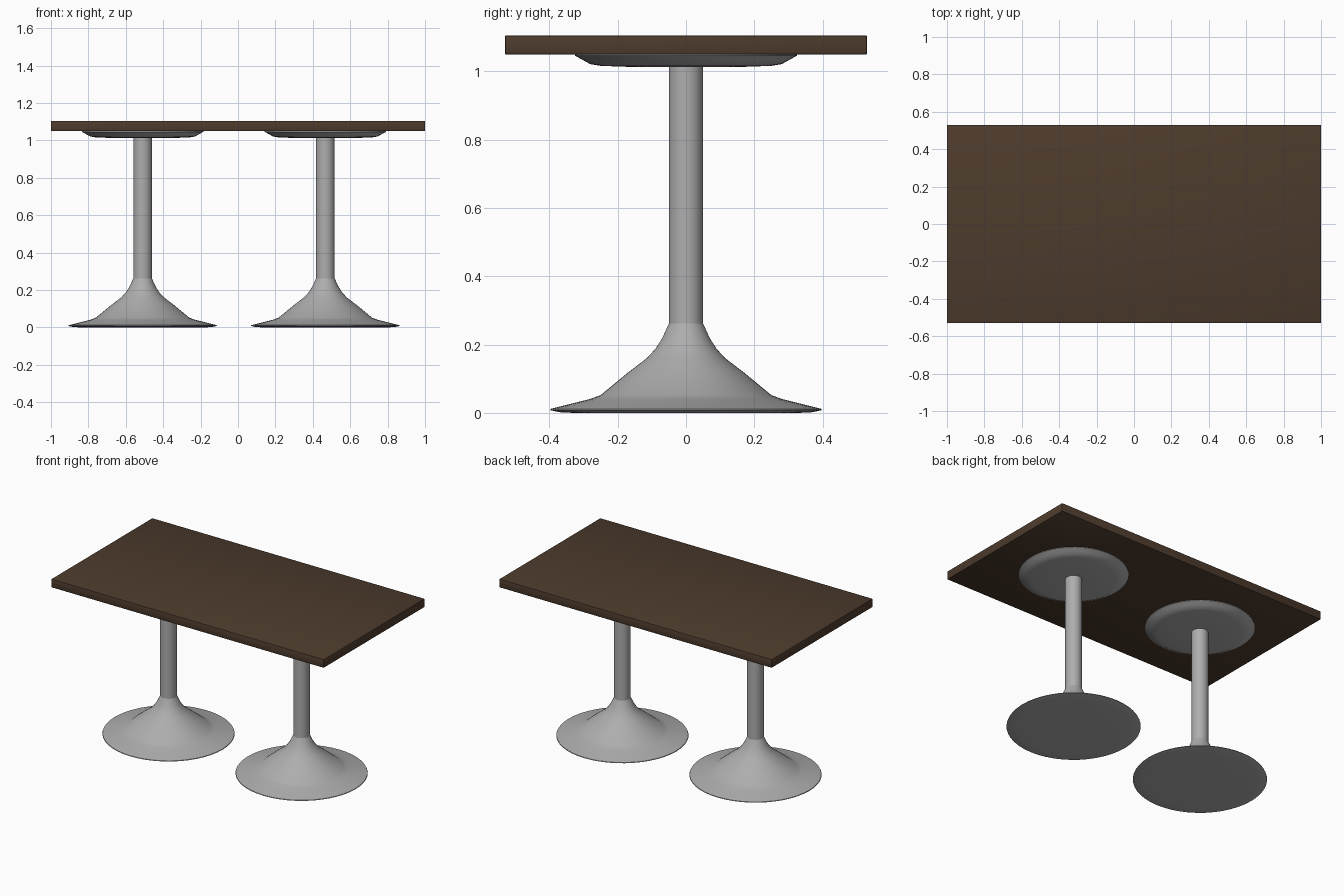
import bpy, bmesh, math

default = bpy.data.objects.get("Cube")
if default:
    bpy.data.objects.remove(default, do_unlink=True)


def material(name, color):
    m = bpy.data.materials.new(name)
    m.diffuse_color = (*color, 1)
    m.use_nodes = True
    bsdf = m.node_tree.nodes["Principled BSDF"]
    bsdf.inputs["Base Color"].default_value = (*color, 1)
    bsdf.inputs["Roughness"].default_value = 0.6
    return m


wood = material("dark wood", (0.075, 0.044, 0.026))
metal = material("brushed metal", (0.42, 0.42, 0.42))


def finish(name, bm, mat, angle):
    bmesh.ops.recalc_face_normals(bm, faces=bm.faces)
    mesh = bpy.data.meshes.new(name)
    bm.to_mesh(mesh)
    bm.free()
    mesh.materials.append(mat)
    ob = bpy.data.objects.new(name, mesh)
    bpy.context.collection.objects.link(ob)
    bpy.ops.object.select_all(action="DESELECT")
    ob.select_set(True)
    bpy.context.view_layer.objects.active = ob
    bpy.ops.object.shade_smooth_by_angle(angle=math.radians(angle))
    return ob


def lathe(name, profile, x, mat, steps=48):
    """Revolve (radius, height) points about a vertical axis at x."""
    bm = bmesh.new()
    verts = [bm.verts.new((r, 0, z)) for r, z in profile]
    edges = [bm.edges.new(pair) for pair in zip(verts, verts[1:])]
    bmesh.ops.spin(bm, geom=verts + edges, cent=(0, 0, 0), axis=(0, 0, 1),
                   angle=math.tau, steps=steps)
    bmesh.ops.remove_doubles(bm, verts=bm.verts, dist=0.0005)
    bmesh.ops.translate(bm, verts=bm.verts, vec=(x, 0, 0))
    return finish(name, bm, mat, 40)


# Tabletop slab with slightly eased edges
bm = bmesh.new()
bmesh.ops.create_cube(bm, size=1)
bmesh.ops.scale(bm, verts=bm.verts, vec=(2, 1.06, 0.056))
bmesh.ops.translate(bm, verts=bm.verts, vec=(0, 0, 1.077))
bmesh.ops.bevel(bm, geom=bm.edges[:], offset=0.004, segments=2,
                profile=0.5, affect="EDGES")
finish("tabletop", bm, wood, 30)

# Profiles of one pedestal, from the floor up
base = [(0, 0.003), (0.33, 0.003), (0.33, 0), (0.37, 0.002), (0.398, 0.008),
        (0.396, 0.012), (0.34, 0.026), (0.28, 0.041), (0.25, 0.052),
        (0.17, 0.118), (0.115, 0.16), (0.09, 0.187), (0.07, 0.218),
        (0.05, 0.262)]
base[1:3] = [(0.33, 0)]
base[0] = (0, 0)
column = [(0.05, 0.262), (0.05, 1.02)]
plate = [(0, 1.012), (0.14, 1.012), (0.25, 1.016), (0.28, 1.021),
         (0.3, 1.032), (0.325, 1.046), (0.325, 1.052), (0, 1.052)]

for side, x in (("right", -0.51), ("left", 0.467)):
    lathe(side + "_base", base, x, metal)
    lathe(side + "_column", column, x, metal)
    lathe(side + "_mounting_plate", plate, x, metal)
